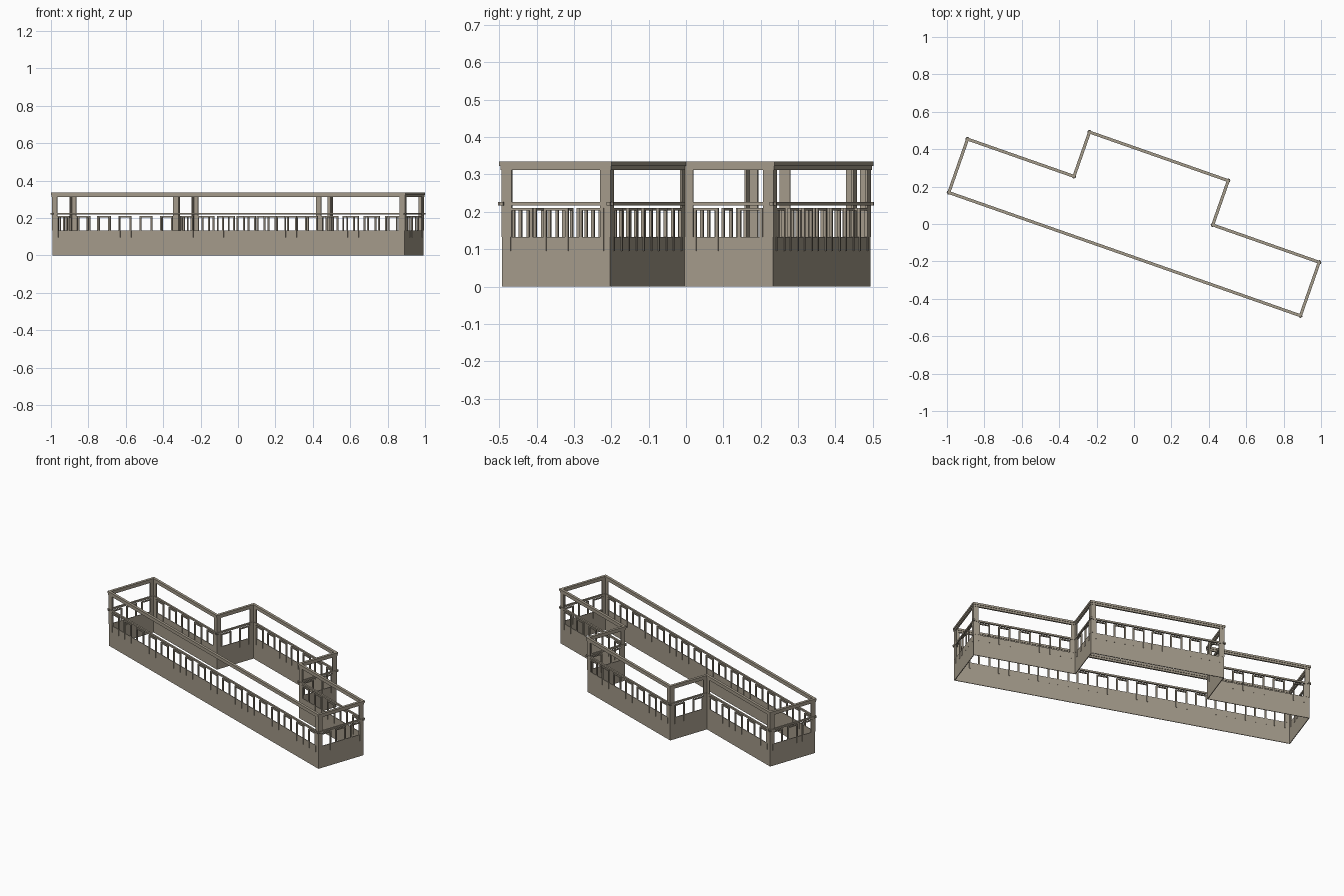
import bpy, bmesh, math
from mathutils import Vector

cube = bpy.data.objects.get("Cube")
if cube:
    bpy.data.objects.remove(cube, do_unlink=True)

stone = bpy.data.materials.new("warm_grey_stone")
stone.use_nodes = True
colour = (0.37, 0.325, 0.255, 1)
stone.diffuse_color = colour
stone.node_tree.nodes["Principled BSDF"].inputs["Base Color"].default_value = colour

# Terrace plan: a long strip with a projecting bay at the back, turned in plan
LENGTH, DEPTH, BAY_DEPTH, WING = 1.992, 0.303, 0.554, 0.603
ANGLE = math.radians(-19.3)
U = Vector((math.cos(ANGLE), math.sin(ANGLE), 0))
V = Vector((-U.y, U.x, 0))
ORIGIN = Vector((-0.99, 0.168, 0))
plan = [(0, 0), (LENGTH, 0), (LENGTH, DEPTH), (LENGTH - WING, DEPTH),
        (LENGTH - WING, BAY_DEPTH), (WING, BAY_DEPTH), (WING, DEPTH), (0, DEPTH)]
corners = [ORIGIN + U * u + V * v for u, v in plan]
N = len(corners)
sides = [(corners[i], corners[(i + 1) % N]) for i in range(N)]
UP = Vector((0, 0, 1))


def direction(side):
    return (side[1] - side[0]).normalized()


def outward(side):
    return direction(side).cross(UP)


def finish(name, bm):
    bmesh.ops.recalc_face_normals(bm, faces=bm.faces)
    mesh = bpy.data.meshes.new(name)
    bm.to_mesh(mesh)
    bm.free()
    mesh.materials.append(stone)
    bpy.context.collection.objects.link(bpy.data.objects.new(name, mesh))


def ring(name, half, z0, z1):
    """Mitred band of rectangular section following the whole plan."""
    bm = bmesh.new()
    loops = []
    for i, c in enumerate(corners):
        mitre = (outward(sides[i - 1]) + outward(sides[i])) * half
        loops.append([bm.verts.new(c + mitre * s + UP * z)
                      for s, z in ((1, z0), (1, z1), (-1, z1), (-1, z0))])
    for i in range(N):
        a, b = loops[i], loops[(i + 1) % N]
        for k in range(4):
            m = (k + 1) % 4
            bm.faces.new((a[k], b[k], b[m], a[m]))
    finish(name, bm)


def bar(bm, side, t0, t1, half, z0, z1):
    """Box running along a side from distance t0 to t1."""
    d, n = direction(side), outward(side)
    low = [bm.verts.new(side[0] + d * t + n * s + UP * z0)
           for t, s in ((t0, -half), (t1, -half), (t1, half), (t0, half))]
    face = bm.faces.new(low)
    top = bmesh.ops.extrude_face_region(bm, geom=[face])["geom"]
    bmesh.ops.translate(bm, vec=UP * (z1 - z0),
                        verts=[g for g in top if isinstance(g, bmesh.types.BMVert)])


# Solid parapet and two-step top beam
ring("parapet_wall", 0.002, 0, 0.133)
ring("beam_lower_step", 0.005, 0.312, 0.323)
ring("beam_upper_step", 0.008, 0.323, 0.335)

columns, rails, hoops = bmesh.new(), bmesh.new(), bmesh.new()
POST, HOOP = 0.008, 0.07
for side in sides:
    length = (side[1] - side[0]).length
    # Corner columns: angle plates wrapping each corner
    bar(columns, side, -0.003, 0.026, 0.003, 0.133, 0.312)
    bar(columns, side, length - 0.026, length + 0.003, 0.003, 0.133, 0.312)
    # Handrail running slightly past the corners
    bar(rails, side, -0.011, length + 0.011, 0.005, 0.217, 0.227)
    # Evenly spaced square hoops fixed down into the parapet
    count = round(length / 0.117)
    pitch = length / count
    for k in range(count):
        start = pitch * (k + 0.5) - HOOP / 2
        end = start + HOOP
        bar(hoops, side, start, start + POST, POST / 2, 0.095, 0.21)
        bar(hoops, side, end - POST, end, POST / 2, 0.095, 0.21)
        bar(hoops, side, start + POST, end - POST, POST / 2, 0.203, 0.21)
finish("corner_columns", columns)
finish("handrails", rails)
finish("balustrade_hoops", hoops)
